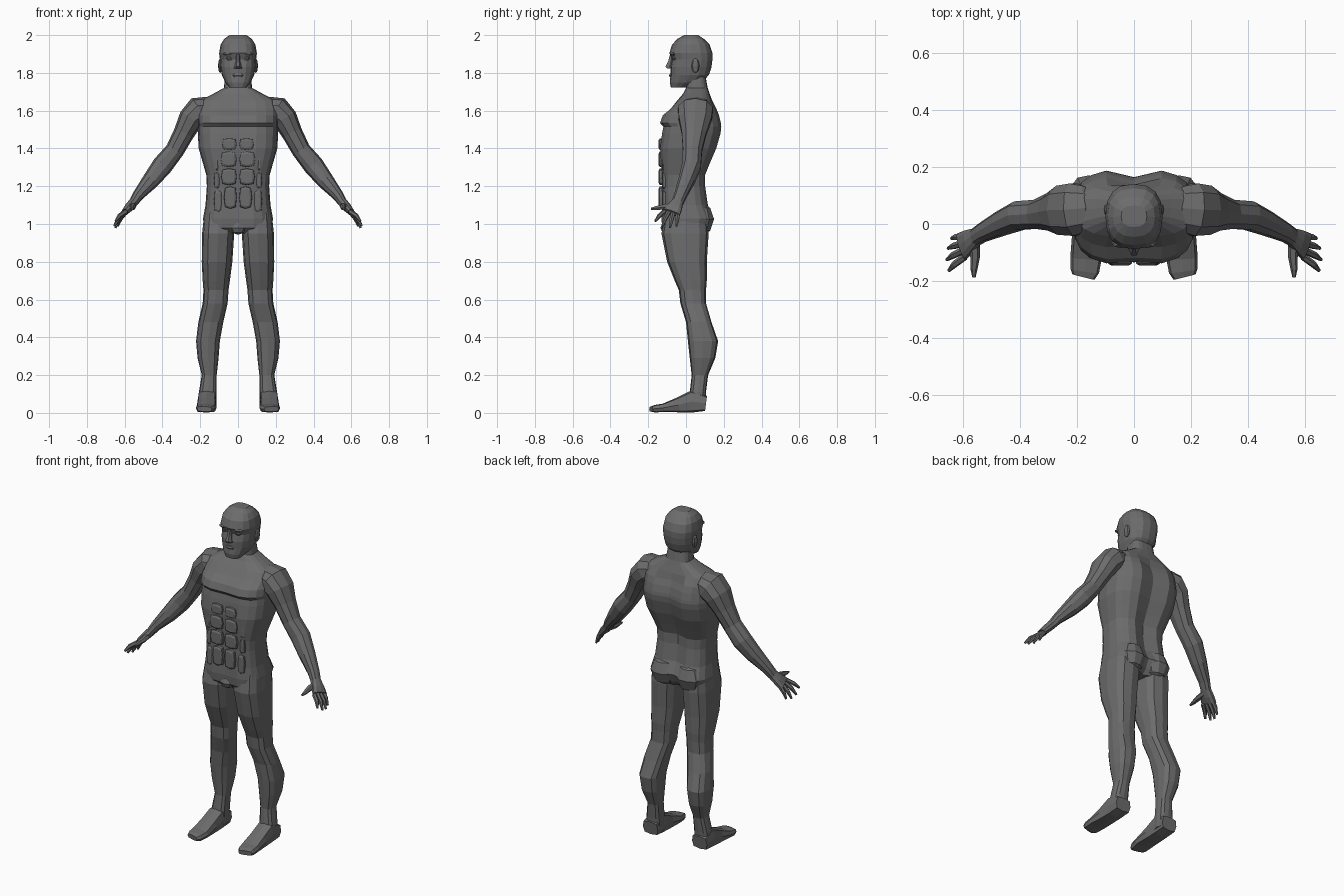
import bpy, bmesh, math
from mathutils import Vector as V

X, Y, Z = V((1, 0, 0)), V((0, 1, 0)), V((0, 0, 1))
grey = bpy.data.materials.new("dark_grey")
grey.diffuse_color = (.15, .15, .15, 1)


def skin(name, rings, mirror):
    """Join equal-sized point rings into a closed flat-shaded mesh."""
    n = len(rings[0])
    verts = [p for r in rings for p in r]
    faces = [(i*n + j, i*n + (j+1) % n, (i+1)*n + (j+1) % n, (i+1)*n + j)
             for i in range(len(rings) - 1) for j in range(n)]
    faces += [tuple(reversed(range(n))), tuple(range(len(verts) - n, len(verts)))]
    me = bpy.data.meshes.new(name)
    me.from_pydata(verts, [], faces)
    bm = bmesh.new()
    bm.from_mesh(me)
    bmesh.ops.recalc_face_normals(bm, faces=bm.faces)
    bm.to_mesh(me)
    bm.free()
    me.materials.append(grey)
    ob = bpy.data.objects.new(name, me)
    bpy.context.collection.objects.link(ob)
    if mirror:
        ob.modifiers.new("Mirror", 'MIRROR')
    return ob


def ring(c, u, v, n, e):
    """Superellipse ring: half axes u and v, squareness e."""
    f = lambda t: math.copysign(abs(t) ** (2 / e), t)
    a = [2 * math.pi * k / n for k in range(n)]
    return [c + u * f(math.cos(t)) + v * f(math.sin(t)) for t in a]


def stack(name, secs, n=12, e=2.6, mirror=True):
    """Horizontal sections: z, x0, x1, y0, y1."""
    return skin(name, [ring(V(((a+b)/2, (c+d)/2, z)), X*(b-a)/2, Y*(d-c)/2, n, e)
                       for z, a, b, c, d in secs], mirror)


def tube(name, secs, n=10, e=2.3, side=Y):
    """Sections along a path: x, y, z, half thickness, half width."""
    pts = [V(s[:3]) for s in secs]
    rings = []
    for i, s in enumerate(secs):
        t = (pts[min(i+1, len(pts)-1)] - pts[max(i-1, 0)]).normalized()
        w = (side - t * side.dot(t)).normalized()
        rings.append(ring(pts[i], w.cross(t) * s[3], w * s[4], n, e))
    return skin(name, rings, True)


def lump(name, c, s, mirror=True, n=10):
    """Low-poly ellipsoid."""
    rings = []
    for a in (-80, -45, 0, 45, 80):
        k = math.cos(math.radians(a))
        rings.append(ring(V(c) + Z*s[2]*math.sin(math.radians(a)), X*s[0]*k, Y*s[1]*k, n, 2))
    return skin(name, rings, mirror)


def panel(name, x0, x1, z0, z1, y):
    """Muscle plate on the front of the body, tapering towards its face."""
    cx, cz, a, b = (x0+x1)/2, (z0+z1)/2, (x1-x0)/2, (z1-z0)/2
    return skin(name, [ring(V((cx, y + d, cz)), X*(a-k), Z*(b-k), 8, 4)
                       for d, k in ((.03, 0), (.006, .002), (0, .012))], True)


# Torso and neck: z, half width, front y, back y
torso = [(.95, .12, -.10, .10), (.98, .18, -.13, .13), (1.03, .185, -.135, .152),
         (1.1, .172, -.13, .12), (1.2, .165, -.13, .105), (1.26, .168, -.132, .105),
         (1.32, .185, -.137, .13), (1.4, .208, -.142, .165), (1.48, .213, -.132, .188),
         (1.515, .213, -.125, .192), (1.535, .213, -.143, .19), (1.575, .212, -.128, .18),
         (1.61, .213, -.085, .165), (1.655, .2, -.045, .138),
         (1.69, .13, -.015, .125), (1.72, .075, 0, .115), (1.8, .066, 0, .1)]
body = stack("torso", [(z, -w, w, f, b) for z, w, f, b in torso], 20, 3, False)
# Spine and belly grooves
for v in body.data.vertices:
    if abs(v.co.x) < .001 and v.co.z < 1.62:
        v.co.y += -.028 if v.co.y > 0 else .01

# Stomach muscles
for i, (z0, z1, w) in enumerate([(1.39, 1.455, .085), (1.3, 1.385, .092),
                                 (1.205, 1.295, .09), (1.08, 1.2, .075)]):
    panel(f"stomach_muscle_{i}", .006, w, z0, z1, -.145)
    panel(f"side_muscle_{i}", w + .006, .128, z0 - .02, z1 - .02, -.127)
lump("groin", (0, -.1, .98), (.045, .035, .035), False, 8)
# Buttocks
lump("buttock", (.085, .08, 1.025), (.085, .072, .085))

# Legs
stack("leg", [(1.06, .03, .178, -.11, .11), (.95, .02, .19, -.13, .12),
              (.8, .03, .192, -.1, .11), (.7, .043, .187, -.06, .11),
              (.65, .05, .183, -.038, .106), (.58, .055, .187, -.03, .106),
              (.48, .078, .21, 0, .135), (.38, .096, .222, .01, .17),
              (.29, .103, .214, .02, .155), (.2, .113, .192, .03, .117),
              (.11, .113, .207, .02, .106), (.03, .113, .21, .02, .1)], 12, 2.8)

# Feet
tube("foot", [(.165, .106, .05, .04, .05), (.165, .03, .06, .058, .05),
              (.166, -.04, .042, .04, .051), (.168, -.12, .027, .022, .055),
              (.172, -.165, .022, .02, .05), (.177, -.185, .02, .014, .04)],
     8, 4, X)

# Arms
tube("arm", [(.13, .06, 1.6, .05, .06), (.17, .055, 1.605, .068, .083),
             (.205, .05, 1.598, .079, .096),
             (.25, .048, 1.555, .067, .09), (.287, .042, 1.48, .055, .068),
             (.335, .034, 1.39, .05, .053), (.4, .03, 1.31, .055, .052),
             (.462, .003, 1.23, .046, .044), (.53, -.03, 1.15, .03, .034),
             (.553, -.045, 1.115, .025, .032), (.577, -.06, 1.088, .024, .042),
             (.602, -.077, 1.06, .017, .05)])

# Fingers and thumb
for i, (y0, x1, y1, z1) in enumerate([(-.115, .648, -.163, 1.015), (-.09, .655, -.125, .99),
                                      (-.066, .65, -.085, .98), (-.042, .638, -.05, .988)]):
    a, b = V((.593, y0, 1.066)), V((x1, y1, z1))
    m = a.lerp(b, .55) + V((.005, 0, .005))
    tube(f"finger_{i}", [(*a, .013, .013), (*m, .012, .012), (*b, .006, .006)], 6, 2)
tube("thumb", [(.56, -.05, 1.1, .02, .018), (.556, -.115, 1.09, .017, .016),
               (.56, -.155, 1.085, .013, .012), (.56, -.186, 1.08, .006, .006)], 6, 2, Z)

# Head: z, half width, front y, back y
head = [(1.722, .045, -.08, 0), (1.75, .068, -.086, .085), (1.79, .086, -.082, .122),
        (1.83, .093, -.083, .135), (1.87, .096, -.074, .14), (1.905, .1, -.088, .14),
        (1.95, .092, -.074, .125), (1.98, .073, -.045, .095), (2, .045, -.01, .065)]
stack("head", [(z, -w, w, f, b) for z, w, f, b in head], 16, 2.5, False)

# Face details
stack("nose", [(1.822, -.022, .022, -.1, -.06), (1.833, -.019, .019, -.113, -.06),
               (1.865, -.011, .011, -.096, -.06), (1.9, -.013, .013, -.086, -.06)],
      6, 2, False)
lump("lips", (0, -.076, 1.787), (.032, .014, .012), False, 8)
lump("eye", (.043, -.062, 1.878), (.02, .014, .013), n=8)
lump("brow", (.045, -.066, 1.9), (.035, .018, .01), n=8)
lump("ear", (.094, .05, 1.838), (.012, .022, .038), n=8)
